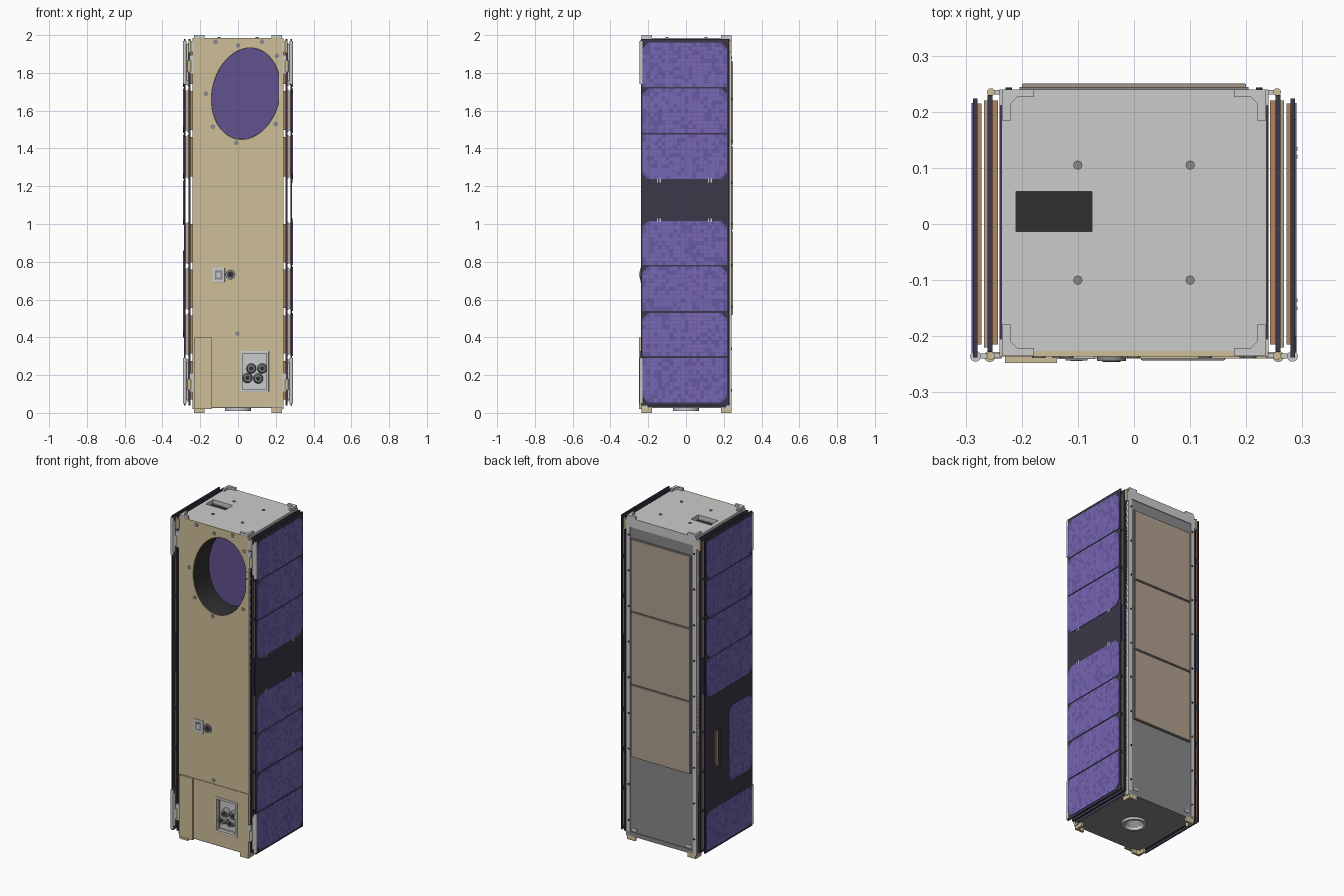
import bpy, bmesh, math, random
from mathutils import Matrix, Vector

if "Cube" in bpy.data.objects:
    bpy.data.objects.remove(bpy.data.objects["Cube"])
random.seed(4)


def mat(name, r, g, b):
    m = bpy.data.materials.new(name)
    m.diffuse_color = (r, g, b, 1)
    m.use_nodes = True
    m.node_tree.nodes["Principled BSDF"].inputs["Base Color"].default_value = m.diffuse_color
    return m


TAN = mat("tan", .62, .52, .31)
BEIGE = mat("beige", .44, .35, .27)
DARK = mat("dark_board", .045, .038, .065)
BLACK = mat("black", .03, .03, .03)
CELL = mat("cell", .14, .10, .36)
CELL2 = mat("cell_light", .19, .14, .46)
MIRROR = mat("mirror", .12, .085, .27)
COPPER = mat("copper", .45, .24, .12)
GREY = mat("mid_grey", .25, .25, .25)
STEEL = mat("steel", .55, .55, .56)


def finish(name, bm, mats=()):
    me = bpy.data.meshes.new(name)
    bm.to_mesh(me)
    bm.free()
    ob = bpy.data.objects.new(name, me)
    bpy.context.collection.objects.link(ob)
    for m in mats:
        me.materials.append(m)
    return ob


def box(name, x, y, z, m=None, bevel=0):
    bm = bmesh.new()
    bmesh.ops.create_cube(bm, size=1)
    for v in bm.verts:
        for i, r in enumerate((x, y, z)):
            v.co[i] = (r[0] + r[1]) / 2 + v.co[i] * (r[1] - r[0])
    if bevel:
        bmesh.ops.bevel(bm, geom=bm.edges[:], offset=bevel, segments=2, affect='EDGES', profile=.5)
    return finish(name, bm, [m] if m else [])


ROT = {'x': Matrix.Rotation(math.pi / 2, 4, 'Y'), 'y': Matrix.Rotation(math.pi / 2, 4, 'X'), 'z': Matrix()}


def cyl(name, c, r, depth, axis='z', m=None, n=20, r2=None):
    bm = bmesh.new()
    bmesh.ops.create_cone(bm, cap_ends=True, segments=n, radius1=r, radius2=r if r2 is None else r2,
                          depth=depth, matrix=Matrix.Translation(c) @ ROT[axis])
    for f in bm.faces:
        f.smooth = len(f.verts) == 4
    for e in bm.edges:
        e.smooth = all(f.smooth for f in e.link_faces)
    return finish(name, bm, [m] if m else [])


def prism(name, pts, to3d, shift, m=None):
    """Extrude a flat outline by a shift vector."""
    bm = bmesh.new()
    f = bm.faces.new([bm.verts.new(to3d(a, b)) for a, b in pts])
    r = bmesh.ops.extrude_face_region(bm, geom=[f])
    bmesh.ops.translate(bm, vec=shift, verts=[v for v in r['geom'] if isinstance(v, bmesh.types.BMVert)])
    bmesh.ops.recalc_face_normals(bm, faces=bm.faces[:])
    return finish(name, bm, [m] if m else [])


def cut(ob, cutter):
    md = ob.modifiers.new("cut", 'BOOLEAN')
    md.operation, md.object, md.solver = 'DIFFERENCE', cutter, 'EXACT'
    bpy.context.view_layer.objects.active = ob
    bpy.ops.object.modifier_apply(modifier="cut")


def drop(*obs):
    for o in obs:
        bpy.data.objects.remove(o)


def ellipse(grow=0, n=64, tilt=math.radians(12)):
    """Outline of the tilted telescope opening in x, z."""
    a, b = .18 + grow, .245 + grow
    return [(.042 + a * math.cos(t) * math.cos(tilt) + b * math.sin(t) * math.sin(tilt),
             1.69 - a * math.cos(t) * math.sin(tilt) + b * math.sin(t) * math.cos(tilt))
            for t in (2 * math.pi * i / n for i in range(n))]


# Body core and front panel with the telescope opening
core = box("body_core", (-.228, .228), (-.228, .232), (.03, 1.965), GREY)
front = box("front_panel", (-.24, .24), (-.236, -.226), (.03, 1.985), TAN)
hole = prism("opening_cutter", ellipse(), lambda a, b: (a, -.4, b), (0, .325, 0))
slot = box("thruster_cutter", (.025, .15), (-.4, -.20), (.125, .315))
for o in (core, front):
    cut(o, hole)
    cut(o, slot)
drop(hole)

# Telescope tube and mirror
tube = prism("telescope_tube", ellipse(-.0015), lambda a, b: (a, -.235, b), (0, .158, 0), BLACK)
bm = bmesh.new()
bm.from_mesh(tube.data)
bmesh.ops.delete(bm, geom=[f for f in bm.faces if len(f.verts) > 4], context='FACES')
bm.to_mesh(tube.data)
bm.free()
prism("telescope_mirror", ellipse(-.001), lambda a, b: (a, -.085, b), (0, .008, 0), MIRROR)

# Front screws
for x, z in [(-.12, 1.965), (0, 1.945), (.127, 1.965), (.206, 1.89), (-.17, 1.69), (-.133, 1.515),
             (.2, 1.53), (-.01, 1.43), (-.003, .42), (0, .064)]:
    cyl("front_screw", (x, -.237, z), .012, .004, 'y', GREY, 16)

# Lower front plates and thruster bay
low = box("lower_front_plate", (-.14, .24), (-.2395, -.235), (.035, .4), TAN)
rim = box("thruster_rim", (.012, .163), (-.243, -.236), (.11, .328), STEEL, .003)
for o in (low, rim):
    cut(o, slot)
drop(slot)
box("lower_front_strip", (-.23, -.137), (-.248, -.235), (.02, .4), TAN)
box("thruster_floor", (.02, .155), (-.21, -.2), (.12, .32), STEEL)
for x, z in [(.07, .235), (.128, .235), (.05, .185), (.107, .182)]:
    cyl("thruster_nozzle", (x, -.223, z), .027, .03, 'y', GREY, 24, .02)
    cyl("thruster_throat", (x, -.239, z), .012, .003, 'y', BLACK, 16)

# Sensor and small camera
box("sensor_base", (-.135, -.07), (-.241, -.235), (.69, .77), STEEL, .002)
box("sensor_frame", (-.122, -.083), (-.243, -.24), (.705, .755), GREY)
box("sensor_window", (-.113, -.092), (-.2445, -.242), (.716, .744), STEEL)
cyl("camera_ring", (-.04, -.239, .732), .026, .01, 'y', GREY, 24)
cyl("camera_lens", (-.04, -.2445, .732), .016, .003, 'y', BLACK, 20)

# Top plate with dark window
top = box("top_plate", (-.236, .236), (-.235, .24), (1.95, 1.985))
win = box("window_cutter", (-.21, -.075), (-.013, .058), (1.9, 2.1))
cut(top, win)
cut(core, win)
drop(win)
box("top_window_floor", (-.212, -.073), (-.015, .06), (1.93, 1.955), BLACK)
for x in (-.1, .1):
    for y in (-.1, .105):
        cyl("top_screw", (x, y, 1.986), .008, .006, 'z', GREY, 16)

# Bottom plate and docking ring
cyl_cut = cyl("port_cutter", (0, 0, 0), .055, .2, 'z', None, 40)
base = box("bottom_plate", (-.236, .236), (-.235, .24), (.025, .05), GREY)
ring = cyl("bottom_port_ring", (0, 0, .021), .07, .02, 'z', STEEL, 40)
for o in (base, ring, core):
    cut(o, cyl_cut)
drop(cyl_cut)
cyl("bottom_port_glass", (0, 0, .085), .056, .01, 'z', BLACK, 40)

# Corner rails, top brackets and feet
L = [(0, 0), (.056, 0), (.056, .014), (.026, .014), (.014, .026), (.014, .056), (0, .056)]
for sx in (-1, 1):
    for sy, ye in ((-1, -.235), (1, .24)):
        place = lambda a, b, z: (sx * (.234 - a), ye - sy * b, z)
        prism("top_bracket", L, lambda a, b: place(a, b, 1.98), (0, 0, .02))
        prism("foot", L, lambda a, b: place(a, b, 0), (0, 0, .03), TAN)
        y0, y1 = sorted((ye, ye - sy * .03))
        box("corner_rail", sorted((sx * .215, sx * .24)), (y0 + .001, y1), (.02, 1.985))
        # Panel latch beside the corner
        cyl("latch_pin", (sx * .255, sy * .235, 1.94), .007, .07, 'z', TAN, 12)
        box("latch_arm", sorted((sx * .235, sx * .256)), (sy * .235 - .004, sy * .235 + .004), (1.91, 1.97))
    # Back rail bolts
    for i in range(9):
        cyl("rail_bolt", (sx * .223, .241, .12 + i * .22), .006, .004, 'y', BLACK, 10)
    box("back_tag", sorted((sx * .17, sx * .2)), (.235, .239), (.06, .075), STEEL)

# Back panel and antenna patches
box("back_panel", (-.214, .214), (.228, .236), (.035, 1.93), GREY)
box("back_top_band", (-.216, .216), (.225, .24), (1.93, 1.98))
for i in range(3):
    z = .52 + i * .45
    box("antenna_board", (-.204, .204), (.235, .244), (z - .004, z + .444), GREY)
    box("antenna_patch", (-.2, .2), (.243, .25), (z, z + .44), BEIGE, .002)


def solar_cell(s, y, z, corners):
    """Chamfered cell with a tile grid; corners lists which ends are chamfered (-1 low, 1 high)."""
    c = .03
    (y0, y1), (z0, z1) = y, z
    lo, hi = (c if -1 in corners else .002), (c if 1 in corners else .002)
    pts = [(y0 + lo, z0), (y1 - lo, z0), (y1, z0 + lo), (y1, z1 - hi), (y1 - hi, z1), (y0 + hi, z1),
           (y0, z1 - hi), (y0, z0 + lo)]
    prism("solar_cell", pts, lambda a, b: (s * .287, a, b), (s * .003, 0, 0), CELL)
    bm = bmesh.new()
    ny, nz = round((y1 - y0) / .0205), round((z1 - z0) / .0205)
    dy, dz, g = (y1 - y0) / ny, (z1 - z0) / nz, .001
    for i in range(ny):
        for j in range(nz):
            a, b = y0 + i * dy, z0 + j * dz
            side = min(a - y0, y1 - a - dy)
            if side + b - z0 < lo - .001 or side + z1 - b - dz < hi - .001:
                continue
            q = [(a + g, b + g), (a + dy - g, b + g), (a + dy - g, b + dz - g), (a + g, b + dz - g)]
            f = bm.faces.new([bm.verts.new((s * .2908, u, v)) for u, v in q[::s]])
            f.material_index = int(random.random() < .7)
    finish("solar_cell_tiles", bm, [CELL, CELL2])


# Folded solar wings on both sides
Z = [(.055, .29), (.30, .53), (.54, .775), (.782, 1.015), (1.237, 1.475), (1.483, 1.718), (1.725, 1.96)]
for s in (-1, 1):
    X = lambda a, b: sorted((s * a, s * b))
    box("side_wall", X(.225, .24), (-.225, .23), (.03, 1.97), DARK)
    box("inner_wing_board", X(.252, .261), (-.228, .23), (.04, 1.98), DARK)
    outer = box("outer_wing_board", X(.279, .287), (-.238, .224), (.04, 1.98), DARK)
    for z in Z:
        box("inner_wing_cell", X(.242, .252), (-.215, .22), (z[0] + .015, z[1] - .015), COPPER)
        box("middle_wing_cell", X(.261, .267), (-.22, .22), (z[0] + .005, z[1] - .005), BEIGE)
        box("outer_wing_back_cell", X(.272, .279), (-.215, .215), (z[0] + .01, z[1] - .01), COPPER)
    # Outward facing cells
    if s > 0:
        for i, z in enumerate(Z):
            solar_cell(s, (-.23, .216), z, [1] if i in (1, 3, 6) else [-1] if i in (0, 4) else [1])
        for y in (-.143, .127):
            for z in (1.01, 1.22):
                for d in (-.007, .007):
                    box("wing_clip", X(.286, .291), (y + d - .003, y + d + .003), (z, z + .02), STEEL)
    else:
        for z in [Z[0], (.995, 1.23)] + Z[4:]:
            solar_cell(s, (-.23, .216), z, [-1] if z[0] > .9 else [1])
        solar_cell(s, (-.23, -.005), (.40, .86), [-1, 1])
        gap = box("slot_cutter", X(.27, .3), (.08, .13), (.53, .76))
        cut(outer, gap)
        drop(gap)
        box("slot_bar", X(.279, .285), (.092, .112), (.545, .745), BEIGE)
    # Hinges along the front edge
    for z0, z1 in ((.05, .29), (1.74, 1.97)):
        mid = (z0 + z1) / 2
        cyl("outer_hinge_pin", (s * .2825, -.236, mid), .0095, z1 - z0, 'z', STEEL, 16)
        cyl("inner_hinge_pin", (s * .257, -.236, mid - .02), .010, .06, 'z', TAN, 16)
        box("hinge_plate", X(.262, .28), (-.24, -.231), (z0 + .02, z1 - .02), STEEL)
        box("hinge_leaf", X(.236, .257), (-.240, -.228), (mid - .06, mid + .04), STEEL)
